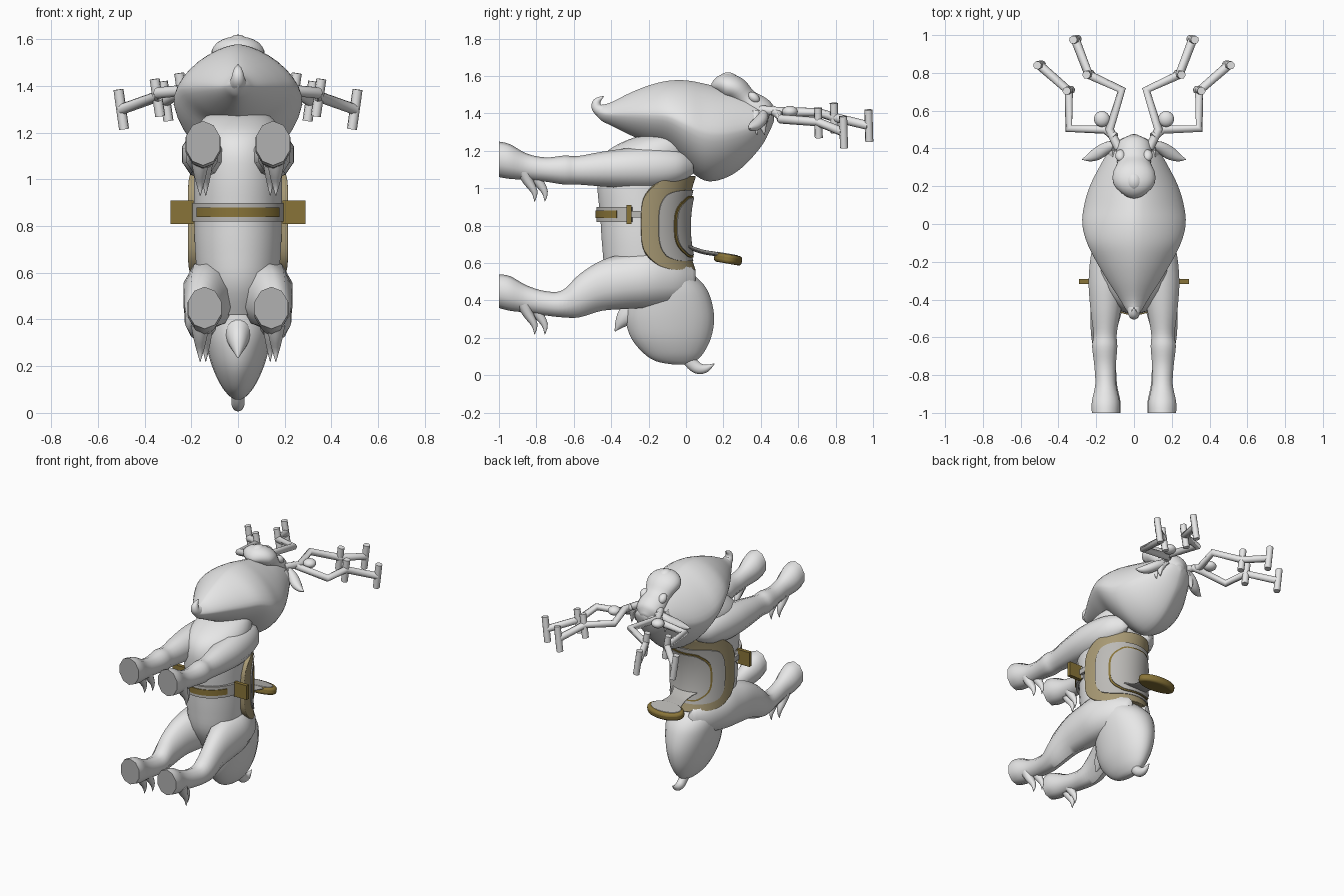
import bpy, bmesh, math
from mathutils import Vector

if "Cube" in bpy.data.objects:
    bpy.data.objects.remove(bpy.data.objects["Cube"])


def mat(name, r, g, b):
    m = bpy.data.materials.new(name)
    m.diffuse_color = (r, g, b, 1)
    m.use_nodes = True
    m.node_tree.nodes["Principled BSDF"].inputs["Base Color"].default_value = m.diffuse_color
    return m


FUR = mat("light_grey", 0.82, 0.82, 0.82)
SOLE = mat("hoof_grey", 0.44, 0.44, 0.44)
LEATHER = mat("saddle_grey", 0.50, 0.49, 0.47)
BLANKET = mat("tan", 0.39, 0.32, 0.175)
GOLD = mat("dark_gold", 0.25, 0.175, 0.04)


def finish(name, bm, mats, angle=50):
    bmesh.ops.recalc_face_normals(bm, faces=bm.faces)
    me = bpy.data.meshes.new(name)
    bm.to_mesh(me)
    bm.free()
    for m in mats:
        me.materials.append(m)
    me.shade_smooth()
    me.set_sharp_from_angle(angle=math.radians(angle))
    ob = bpy.data.objects.new(name, me)
    bpy.context.collection.objects.link(ob)
    return ob


def bevel(ob, width):
    md = ob.modifiers.new("bevel", "BEVEL")
    md.width, md.segments, md.limit_method, md.angle_limit = width, 3, "ANGLE", math.radians(50)


def spline(pts, sub):
    """Catmull-Rom interpolation of equal-length tuples."""
    out = []
    for i in range(len(pts) - 1):
        p = [pts[max(0, min(len(pts) - 1, i + k))] for k in (-1, 0, 1, 2)]
        for s in range(sub):
            t = s / sub
            out.append([0.5 * (2 * b + (c - a) * t + (2 * a - 5 * b + 4 * c - d) * t * t
                               + (3 * b - a - 3 * c + d) * t ** 3) for a, b, c, d in zip(*p)])
    return out + [list(pts[-1])]


def loft(name, rings, mats=(FUR,), normal=None, side=(1, 0, 0), n=20, sub=4, sole=False, power=1.0):
    """Skin elliptical rings (x, y, z, r_side, r_up)."""
    rings = spline(rings, sub)
    bm = bmesh.new()
    rows = []
    for i, r in enumerate(rings):
        a, b = rings[max(0, i - 1)], rings[min(len(rings) - 1, i + 1)]
        t = Vector(normal) if normal else (Vector(b[:3]) - Vector(a[:3])).normalized()
        s = Vector(side)
        s = (s - t * s.dot(t)).normalized()
        u = t.cross(s)
        row = []
        for k in range(n):
            c, d = math.cos((k + .5) * math.tau / n), math.sin((k + .5) * math.tau / n)
            c, d = (math.copysign(abs(q) ** power, q) for q in (c, d))
            row.append(bm.verts.new(Vector(r[:3]) + s * max(r[3], .001) * c + u * max(r[4], .001) * d))
        rows.append(row)
    for a, b in zip(rows, rows[1:]):
        for k in range(n):
            bm.faces.new((a[k], a[(k + 1) % n], b[(k + 1) % n], b[k]))
    bm.faces.new(rows[0])
    end = bm.faces.new(rows[-1])
    if sole:
        end.material_index = 1
    return finish(name, bm, mats)


def span(rows, y_axis=True):
    """Rings from (station, low, high, half_width): along y if y_axis, else along z."""
    return [(0, s, (a + b) / 2, w, (b - a) / 2) if y_axis else (0, (a + b) / 2, s, w, (b - a) / 2)
            for s, a, b, w in rows]


# torso, neck mane and rump
loft("torso", span([(.42, -.36, -.04, .13), (.55, -.43, -.02, .17), (.7, -.45, -.02, .185),
                    (.85, -.46, -.02, .188), (1.0, -.475, -.02, .19), (1.12, -.47, .02, .19),
                    (1.2, -.42, .04, .185), (1.26, -.31, .04, .15), (1.29, -.2, .02, .1)], False),
     normal=(0, 0, 1), n=28)
loft("neck_mane", span([(-.49, 1.40, 1.43, .01), (-.45, 1.36, 1.445, .045), (-.4, 1.335, 1.46, .075),
                        (-.3, 1.285, 1.51, .14), (-.2, 1.24, 1.55, .20), (-.1, 1.20, 1.575, .25),
                        (0, 1.11, 1.578, .275), (.1, 1.04, 1.56, .265), (.2, 1.05, 1.535, .235),
                        (.3, 1.11, 1.51, .185), (.4, 1.22, 1.47, .125), (.45, 1.31, 1.43, .07),
                        (.47, 1.36, 1.39, .01)]), normal=(0, 1, 0), n=36, power=1.28)
loft("mane_curl", [(0, -.36, 1.39, .06, .05), (0, -.43, 1.405, .042, .04), (0, -.475, 1.43, .03, .03),
                   (0, -.475, 1.465, .02, .02), (0, -.44, 1.492, .002, .002)])
loft("rump", span([(.058, -.07, .01, .015), (.075, -.16, .05, .04), (.12, -.23, .095, .075),
                   (.2, -.295, .135, .112), (.3, -.325, .152, .14), (.4, -.32, .137, .16),
                   (.48, -.32, .1, .17), (.56, -.3, .02, .165), (.62, -.25, -.04, .12)], False),
     normal=(0, 0, 1), n=28)
loft("belly_tuft", [(0, -.22, .37, .08, .1), (0, -.31, .32, .05, .06), (0, -.35, .28, .03, .032),
                    (0, -.38, .235, .002, .002)])
loft("tail", [(0, .0, .11, .03, .04), (0, .035, .06, .028, .034), (0, .07, .036, .027, .03),
              (0, .11, .038, .02, .02), (0, .152, .062, .002, .002)], n=14)

# head
loft("head", [(0, .16, 1.52, .02, .02), (0, .172, 1.535, .07, .05), (0, .21, 1.545, .108, .068),
              (0, .265, 1.53, .112, .068), (0, .32, 1.475, .09, .062), (0, .375, 1.425, .095, .078),
              (0, .425, 1.39, .085, .07), (0, .462, 1.37, .03, .03)], n=24)


def ball(name, c, r, m=FUR, rot=0):
    bm = bmesh.new()
    bmesh.ops.create_uvsphere(bm, u_segments=24, v_segments=12, radius=1)
    ob = finish(name, bm, [m])
    ob.location, ob.scale, ob.rotation_euler = c, r, (rot, 0, 0)
    return ob


def tube(name, paths, r):
    cu = bpy.data.curves.new(name, "CURVE")
    cu.dimensions, cu.bevel_depth, cu.bevel_resolution, cu.use_fill_caps = "3D", r, 2, True
    for path in paths:
        sp = cu.splines.new("POLY")
        sp.points.add(len(path) - 1)
        for p, co in zip(sp.points, path):
            p.co = (*co, 1)
    cu.materials.append(FUR)
    ob = bpy.data.objects.new(name, cu)
    bpy.context.collection.objects.link(ob)


ball("nose", (0, .225, 1.575), (.048, .055, .045))
FRONT = [(.04, 1.08, 1.16, .10, .02), (-.03, 1.03, 1.2, .115, .075), (-.15, 1.0, 1.22, .13, .10),
         (-.3, 1.0, 1.215, .145, .10), (-.45, 1.01, 1.195, .15, .085), (-.58, 1.02, 1.172, .153, .065),
         (-.65, 1.02, 1.175, .155, .07), (-.75, 1.035, 1.165, .153, .06),
         (-.85, 1.045, 1.185, .15, .058), (-.94, 1.05, 1.235, .15, .077), (-1, 1.06, 1.25, .15, .077)]
HIND = [(.05, .45, .56, .07, .02), (-.04, .39, .625, .09, .08), (-.18, .365, .665, .115, .115),
        (-.32, .355, .65, .125, .115), (-.45, .345, .615, .145, .09), (-.57, .31, .54, .16, .072),
        (-.66, .31, .455, .155, .065), (-.75, .32, .45, .15, .058), (-.85, .335, .48, .145, .058),
        (-.94, .345, .53, .143, .075), (-1, .36, .54, .143, .075)]
for s, lr in ((1, "right"), (-1, "left")):
    # legs with fetlock hair
    for kind, prof, zb in (("front", FRONT, 1.06), ("hind", HIND, .35)):
        loft(f"{kind}_leg_{lr}", [(s * x, y, (a + b) / 2, w, (b - a) / 2) for y, a, b, x, w in prof],
             (FUR, SOLE), normal=(0, 1, 0), n=10, sole=True)
        for i, (dx, y, r) in enumerate(((-.012, -.72, .035), (.012, -.775, .042))):
            x = s * (.15 + dx)
            loft(f"{kind}_fetlock_{lr}_{i}", [(x, y - .09, zb + .03, r, .04), (x, y - .07, zb - .02, r * .75, .028),
                 (x, y - .035, zb - .08, r * .4, .017), (x, y - .035, zb - .132, .001, .001)], n=10, sub=3)
    # face parts
    ball(f"eye_{lr}", (s * .072, .362, 1.485), (.027, .036, .025), FUR, -.7)
    ball(f"ear_knob_{lr}", (s * .17, .556, 1.41), (.042, .042, .03))
    loft(f"ear_{lr}", [(s * .08, .42, 1.40, .02, .03), (s * .14, .405, 1.37, .032, .03),
                       (s * .19, .375, 1.34, .035, .03), (s * .235, .352, 1.325, .022, .02),
                       (s * .275, .342, 1.32, .002, .002)], side=(.4, .9, 0), n=14)
    # cheek fur
    for i in range(3):
        y = .33 + .04 * i
        loft(f"cheek_fur_{lr}_{i}", [(s * .09, y, 1.40, .04, .03), (s * .125, y, 1.345, .025, .02),
             (s * .13, y + .01, 1.285, .001, .001)], side=(0, 1, 0), n=8)
    # antlers: two bent branches, each with cross tines
    inner = [(.08, .40, 1.42), (.13, .50, 1.41), (.065, .71, 1.405), (.24, .79, 1.38), (.31, .975, 1.335)]
    outer = [(.10, .46, 1.42), (.15, .50, 1.39), (.345, .505, 1.37), (.345, .705, 1.355), (.50, .84, 1.30)]
    tines = [[(x + .012, y, z + h), (x - .012, y + .005, z - .085)]
             for (x, y, z), h in ((inner[3], .075), (inner[4], .085), (outer[3], .075), (outer[4], .085))]
    flip = lambda p: [(s * x, y, z) for x, y, z in p]
    tube(f"antler_{lr}", [flip(inner), flip(outer)], .024)
    tube(f"antler_tines_{lr}", [flip(t) for t in tines], .022)


def wrap(name, m, zc, hz, deg, off, th, flare=0.0, rz=0.0, rw=0.0, back=1):
    """Thick panel wrapped around the back (or belly) of the torso, with rounded corners."""
    nu, nv, a = 32, 14, math.radians(deg)
    bm = bmesh.new()
    layers = []
    for o in (off, off + th):
        g = []
        for i in range(nu + 1):
            u = 2 * i / nu - 1
            row = []
            for j in range(nv + 1):
                v = 2 * j / nv - 1
                w = u * a * (1 - rw * v ** 4)
                dz = hz * v * (1 - rz * u ** 6)
                x = (.188 + o) * math.sin(w)
                y = -.24 + back * ((.22 + o) * math.cos(w) + flare * (dz / .25) ** 2 * max(0, math.cos(w)))
                row.append(bm.verts.new((x, y, zc + dz)))
            g.append(row)
        layers.append(g)
        for i in range(nu):
            for j in range(nv):
                bm.faces.new((g[i][j], g[i + 1][j], g[i + 1][j + 1], g[i][j + 1]))
    lo, hi = layers
    rim = ([(i, 0) for i in range(nu)] + [(nu, j) for j in range(nv)]
           + [(i, nv) for i in range(nu, 0, -1)] + [(0, j) for j in range(nv, 0, -1)])
    for (i, j), (k, l) in zip(rim, rim[1:] + rim[:1]):
        bm.faces.new((lo[i][j], lo[k][l], hi[k][l], hi[i][j]))
    return finish(name, bm, [m], 40)


# saddle layers
bevel(wrap("saddle_blanket", BLANKET, .81, .255, 90, -.015, .042, .045, .26, .12), .012)
wrap("saddle_skirt", LEATHER, .80, .19, 68, .018, .016, .045, .15, .12)
wrap("seat_piping", GOLD, .795, .165, 46, .025, .016, .045, .1, .35)
wrap("seat", LEATHER, .795, .155, 43, .032, .014, .045, .1, .35)
# girth with stripe
wrap("girth", LEATHER, .86, .04, 78, .0, .018, back=-1)
wrap("girth_stripe", GOLD, .86, .02, 57, .017, .006, back=-1)


def box(name, c, size, m):
    bm = bmesh.new()
    bmesh.ops.create_cube(bm, size=1)
    bmesh.ops.scale(bm, vec=size, verts=bm.verts)
    bmesh.ops.translate(bm, vec=c, verts=bm.verts)
    return finish(name, bm, [m], 30)


def disc(name, c, size, m, width, tilt):
    bm = bmesh.new()
    bmesh.ops.create_cone(bm, cap_ends=True, segments=32, radius1=1, radius2=1, depth=1)
    bmesh.ops.scale(bm, vec=size, verts=bm.verts)
    ob = finish(name, bm, [m], 50)
    ob.location, ob.rotation_euler = c, (tilt, 0, 0)
    bevel(ob, width)


# stirrups and their straps
for s, lr in ((1, "right"), (-1, "left")):
    box(f"stirrup_{lr}", (s * .24, -.305, .86), (.10, .025, .10), GOLD)
    box(f"stirrup_strap_{lr}", (s * .2, -.25, .86), (.02, .11, .035), LEATHER)

# backrest: grey plate with a padded gold edge
loft("backrest_plate", [(0, -.01, .70, .12, .012), (0, .03, .68, .08, .012), (0, .09, .66, .065, .012),
                        (0, .15, .65, .075, .012), (0, .2, .642, .09, .012)], (LEATHER,))
disc("backrest_pad", (0, .225, .622), (.135, .075, .05), GOLD, .016, -.17)
disc("backrest_cushion", (0, .218, .629), (.112, .058, .046), LEATHER, .004, -.17)
